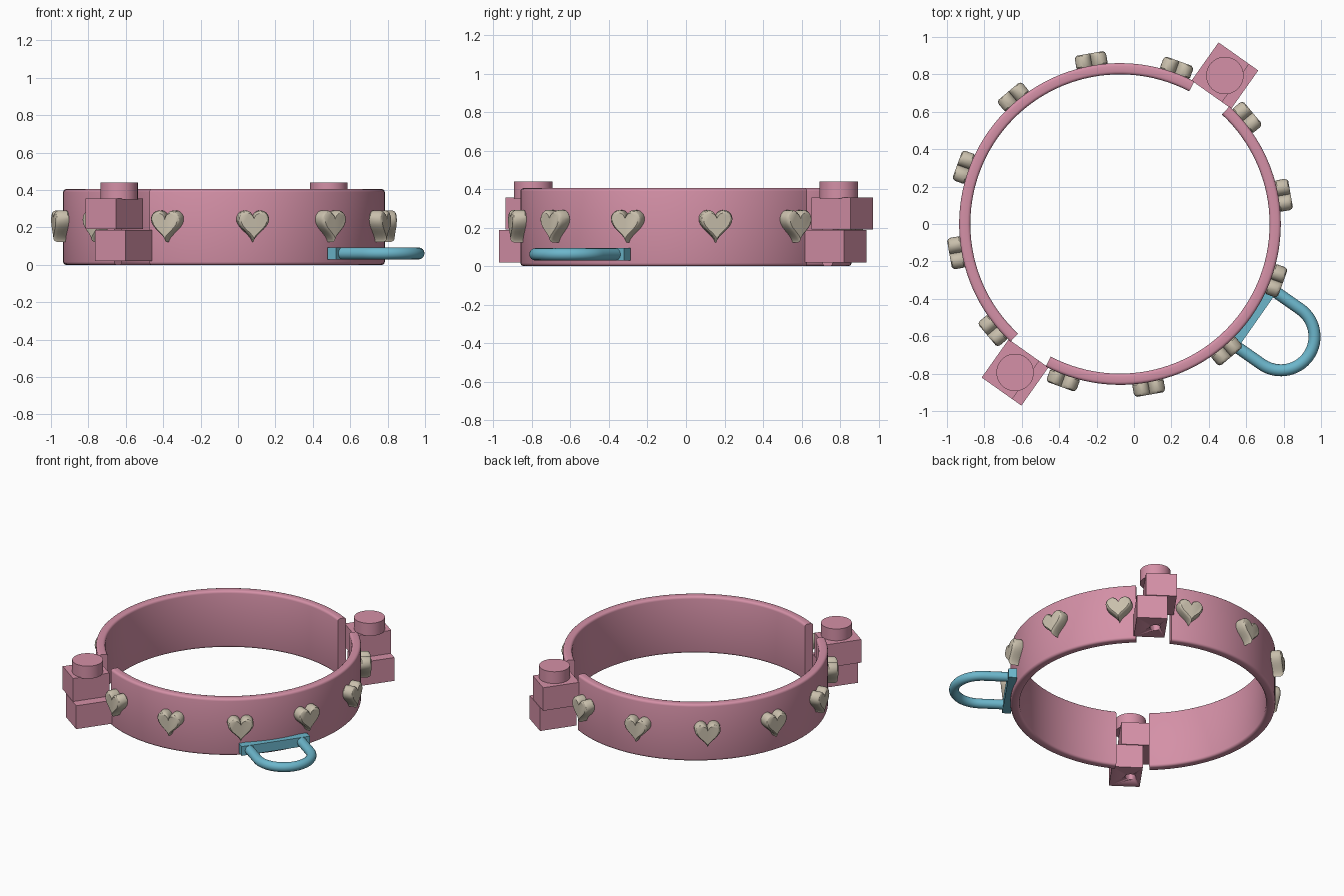
import bpy, bmesh, math
from mathutils import Vector, Matrix

if "Cube" in bpy.data.objects:
    bpy.data.objects.remove(bpy.data.objects["Cube"])

CX = -0.075                       # ring axis offset
HINGE = math.radians(54.75)       # direction of the two clasps
GAP = math.radians(7.7)           # half of each gap


def material(name, col):
    m = bpy.data.materials.new(name)
    m.diffuse_color = (*col, 1)
    m.use_nodes = True
    m.node_tree.nodes["Principled BSDF"].inputs["Base Color"].default_value = m.diffuse_color
    return m


PINK = material("pink", (0.66, 0.28, 0.385))
CREAM = material("cream", (0.58, 0.52, 0.41))
BLUE = material("light_blue", (0.15, 0.47, 0.60))


def finish(name, bm, mat, angle=35):
    bmesh.ops.recalc_face_normals(bm, faces=bm.faces)
    me = bpy.data.meshes.new(name)
    bm.to_mesh(me)
    bm.free()
    me.materials.append(mat)
    ob = bpy.data.objects.new(name, me)
    bpy.context.collection.objects.link(ob)
    bpy.ops.object.select_all(action='DESELECT')
    ob.select_set(True)
    bpy.context.view_layer.objects.active = ob
    bpy.ops.object.shade_smooth_by_angle(angle=math.radians(angle))
    return ob


def loft(name, rings, mat, angle=35):
    """Join closed loops of points into a capped solid."""
    bm = bmesh.new()
    vs = [[bm.verts.new(p) for p in r] for r in rings]
    n = len(vs[0])
    for a, b in zip(vs, vs[1:]):
        for i in range(n):
            j = (i + 1) % n
            bm.faces.new((a[i], a[j], b[j], b[i]))
    bm.faces.new(vs[0])
    bm.faces.new(vs[-1])
    return finish(name, bm, mat, angle)


def polar(r, a, z):
    return Vector((CX + r * math.cos(a), r * math.sin(a), z))


def box(name, centre, size, rot, mat):
    bm = bmesh.new()
    mw = Matrix.Translation(centre) @ Matrix.Rotation(rot, 4, 'Z') @ Matrix.Diagonal((*size, 1))
    bmesh.ops.create_cube(bm, size=1, matrix=mw)
    return finish(name, bm, mat)


def cylinder(name, centre, r, h, mat, seg=32):
    bm = bmesh.new()
    bmesh.ops.create_cone(bm, cap_ends=True, segments=seg, radius1=r, radius2=r,
                          depth=h, matrix=Matrix.Translation(centre))
    return finish(name, bm, mat)


# Two half bands with rounded rims
RI, RO, H = 0.80, 0.86, 0.405
profile = []
for cr, cz, start in ((RO, H, 0), (RI, H, 90), (RI, 0, 180), (RO, 0, 270)):
    b = 0.016
    pr = cr - b if cr == RO else cr + b
    pz = cz - b if cz == H else cz + b
    for k in range(4):
        t = math.radians(start + 30 * k)
        profile.append((pr + b * math.cos(t), pz + b * math.sin(t)))
for side in range(2):
    a0 = HINGE + GAP + side * math.pi
    span = math.pi - 2 * GAP
    loft(f"half_band_{side + 1}",
         [[polar(r, a0 + span * i / 56, z) for r, z in profile] for i in range(57)], PINK)

# Clasps: two staggered blocks and a round pin head
slide = Vector((math.sin(HINGE), -math.cos(HINGE), 0)) * 0.03
for side in range(2):
    c = polar(0.972, HINGE + side * math.pi, 0)
    size = (0.25, 0.20, 0.165)
    box(f"clasp_upper_block_{side + 1}", c - slide + Vector((0, 0, 0.273)), size, HINGE, PINK)
    low = box(f"clasp_lower_block_{side + 1}", c + slide + Vector((0, 0, 0.103)),
              (0.25, 0.20, 0.167), HINGE, PINK)
    cylinder(f"clasp_pin_head_{side + 1}", c + Vector((0, 0, 0.395)), 0.10, 0.09, PINK, 48)
    cutter = cylinder(f"pin_hole_cutter_{side + 1}", c + Vector((0, 0, 0.05)), 0.035, 0.12, PINK)
    cutter.hide_render = True
    cutter.hide_set(True)
    mod = low.modifiers.new("pin_hole", 'BOOLEAN')
    mod.object = cutter
    mod.solver = 'EXACT'

# Twelve heart studs
heart = []
for i in range(48):
    t = 2 * math.pi * i / 48
    heart.append((16 * math.sin(t) ** 3 * 0.0053,
                  (13 * math.cos(t) - 5 * math.cos(2 * t) - 2 * math.cos(3 * t)
                   - math.cos(4 * t) + 2.5) * 0.0058))
for k in range(12):
    a = math.radians(10 + 30 * k)
    out = Vector((math.cos(a), math.sin(a), 0))
    tan = Vector((-math.sin(a), math.cos(a), 0))
    base = Vector((CX, 0, 0.207))
    layers = ((0.848, 0.90), (0.862, 1), (0.908, 1), (0.920, 0.93), (0.926, 0.82))
    loft(f"heart_stud_{k + 1}",
         [[base + out * r + tan * (x * s) + Vector((0, 0, z * s)) for x, z in heart]
          for r, s in layers], CREAM, 30)

# Leash loop: mounting bar and a D-shaped tube
A = math.radians(-35)
u = Vector((math.cos(A), math.sin(A), 0))
t = Vector((-math.sin(A), math.cos(A), 0))
origin = Vector((CX, 0, 0.061))
box("loop_mounting_bar", origin + u * 0.868, (0.056, 0.47, 0.066), A, BLUE)
path = [(0.87 + 0.045 * i, -0.18, -math.pi / 2) for i in range(4)]
path += [(1.05 + 0.18 * math.cos(q), 0.18 * math.sin(q), q)
         for q in (math.radians(-90 + 6 * i) for i in range(31))]
path += [(1.005 - 0.045 * i, 0.18, math.pi / 2) for i in range(4)]
rings = []
for p, s, q in path:
    n = u * math.cos(q) + t * math.sin(q)
    rings.append([origin + u * p + t * s
                  + n * (0.032 * math.cos(w)) + Vector((0, 0, 0.032 * math.sin(w)))
                  for w in (2 * math.pi * j / 16 for j in range(16))])
loft("leash_loop", rings, BLUE)
